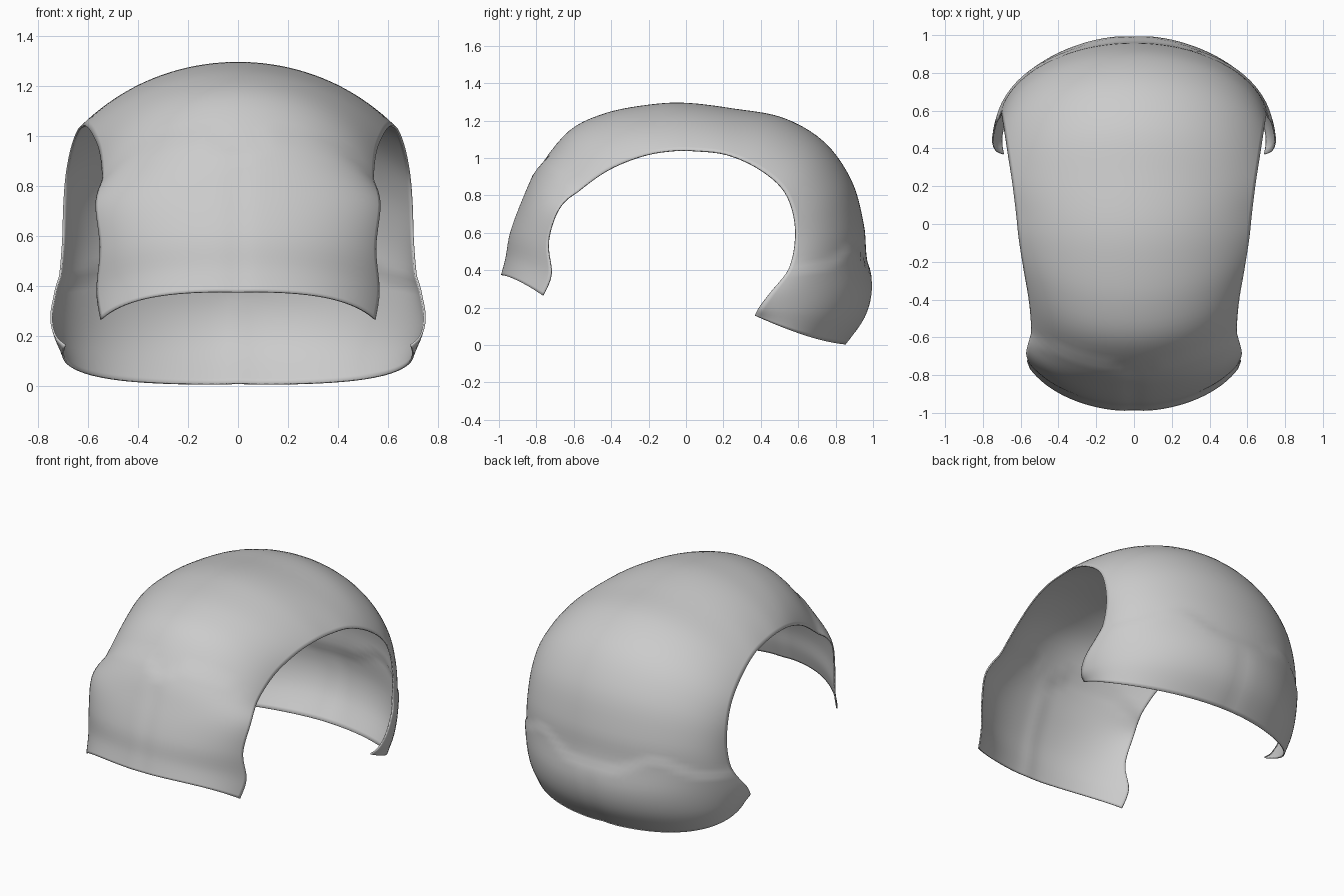
import bpy, bmesh, math
from mathutils import Vector

cube = bpy.data.objects.get("Cube")
if cube:
    bpy.data.objects.remove(cube, do_unlink=True)

ROW_STEPS = 5      # subdivisions between two stations
COLUMNS = 56       # divisions across the width

# Stations from front rim over the crown to the rear rim:
# centre y, centre z, edge x, edge y, edge z, curvature angle, sag exponent
STATIONS = [
    (-.99, .375, .55, -.765, .265, 64, 1.4),
    (-.965, .47, .565, -.72, .38, 64, 1.2),
    (-.94, .6, .55, -.735, .55, 64, 1),
    (-.875, .77, .565, -.68, .72, 67, 1),
    (-.79, .94, .545, -.58, .82, 68, 1),
    (-.625, 1.145, .555, -.42, .935, 62, 1),
    (-.43, 1.24, .585, -.24, 1.01, 54, 1),
    (-.2, 1.285, .61, -.08, 1.04, 50, 1),
    (0, 1.295, .625, .06, 1.04, 50, 1),
    (.25, 1.265, .645, .22, 1.02, 53, 1),
    (.52, 1.215, .67, .38, .95, 58, 1),
    (.74, 1.085, .69, .51, .845, 65, 1),
    (.885, .88, .7, .57, .72, 73, 1),
    (.95, .65, .705, .585, .57, 80, 1),
    (.965, .48, .72, .55, .41, 84, 1),
    (.99, .3, .745, .45, .28, 86, 1),
    (.955, .15, .73, .39, .2, 93, 1.2),
    (.855, .005, .69, .37, .16, 100, 1.5),
]


def clamp(v):
    return max(0.0, min(1.0, v))


def smooth(v):
    v = clamp(v)
    return v * v * (3 - 2 * v)


def station_at(index, t):
    """Smooth interpolation through the stations."""
    last = len(STATIONS) - 1
    a, b, c, d = (STATIONS[max(0, min(last, index + k))] for k in (-1, 0, 1, 2))
    return [q + t / 2 * (r - p + t * (2 * p - 5 * q + 4 * r - s + t * (3 * (q - r) + s - p)))
            for p, q, r, s in zip(a, b, c, d)]


def section_point(station, u):
    """Point on the arched cross-section, u from -1 (right) to 1 (left)."""
    cy, cz, ex, ey, ez, angle, sag = station
    full = math.radians(angle)
    a = full * u
    drop = (1 - math.cos(a)) / (1 - math.cos(full))
    return Vector((ex * math.sin(a) / math.sin(full),
                   cy + (ey - cy) * drop, cz + (ez - cz) * drop ** sag))


def panel_relief(co):
    """Raised twin-lobed panels at the front and the rear."""
    x = abs(co.x)
    if co.y < 0:
        top = .99 - .2 * clamp((x - .22) / .34) ** 2 - .06 * smooth(1 - x / .15)
    else:
        top = .41 + .11 * math.exp(-((x - .4) / .17) ** 2)
    depth = top - co.z
    lip = smooth(depth / .04 + .5) * math.exp(-max(depth, 0) / .35)
    # soft groove along the middle of the panels
    groove = smooth(depth / .1) * math.exp(-(x / .05) ** 2)
    return .01 * lip - .005 * groove


# Colour
shell_grey = bpy.data.materials.new("shell_grey")
shell_grey.use_nodes = True
colour = (.6, .6, .6, 1)
shell_grey.diffuse_color = colour
shell_grey.node_tree.nodes["Principled BSDF"].inputs["Base Color"].default_value = colour

# Shell surface lofted through the stations
bm = bmesh.new()
sections = [station_at(i, k / ROW_STEPS)
            for i in range(len(STATIONS) - 1) for k in range(ROW_STEPS)]
sections.append(STATIONS[-1])
grid = [[bm.verts.new(section_point(s, 2 * j / COLUMNS - 1)) for j in range(COLUMNS + 1)]
        for s in sections]
for lower, upper in zip(grid, grid[1:]):
    for j in range(COLUMNS):
        bm.faces.new((lower[j], lower[j + 1], upper[j + 1], upper[j]))

# Panel relief pushed along the surface normals
bm.normal_update()
moves = [(v, v.normal * panel_relief(v.co)) for v in bm.verts]
for v, offset in moves:
    v.co += offset

mesh = bpy.data.meshes.new("helmet_shell")
bm.to_mesh(mesh)
bm.free()
mesh.materials.append(shell_grey)
shell = bpy.data.objects.new("helmet_shell", mesh)
bpy.context.collection.objects.link(shell)

# Thin wall and smooth shading
wall = shell.modifiers.new("wall", 'SOLIDIFY')
wall.thickness = .008
wall.offset = -1
bpy.context.view_layer.objects.active = shell
shell.select_set(True)
bpy.ops.object.shade_smooth_by_angle(angle=math.radians(40))
